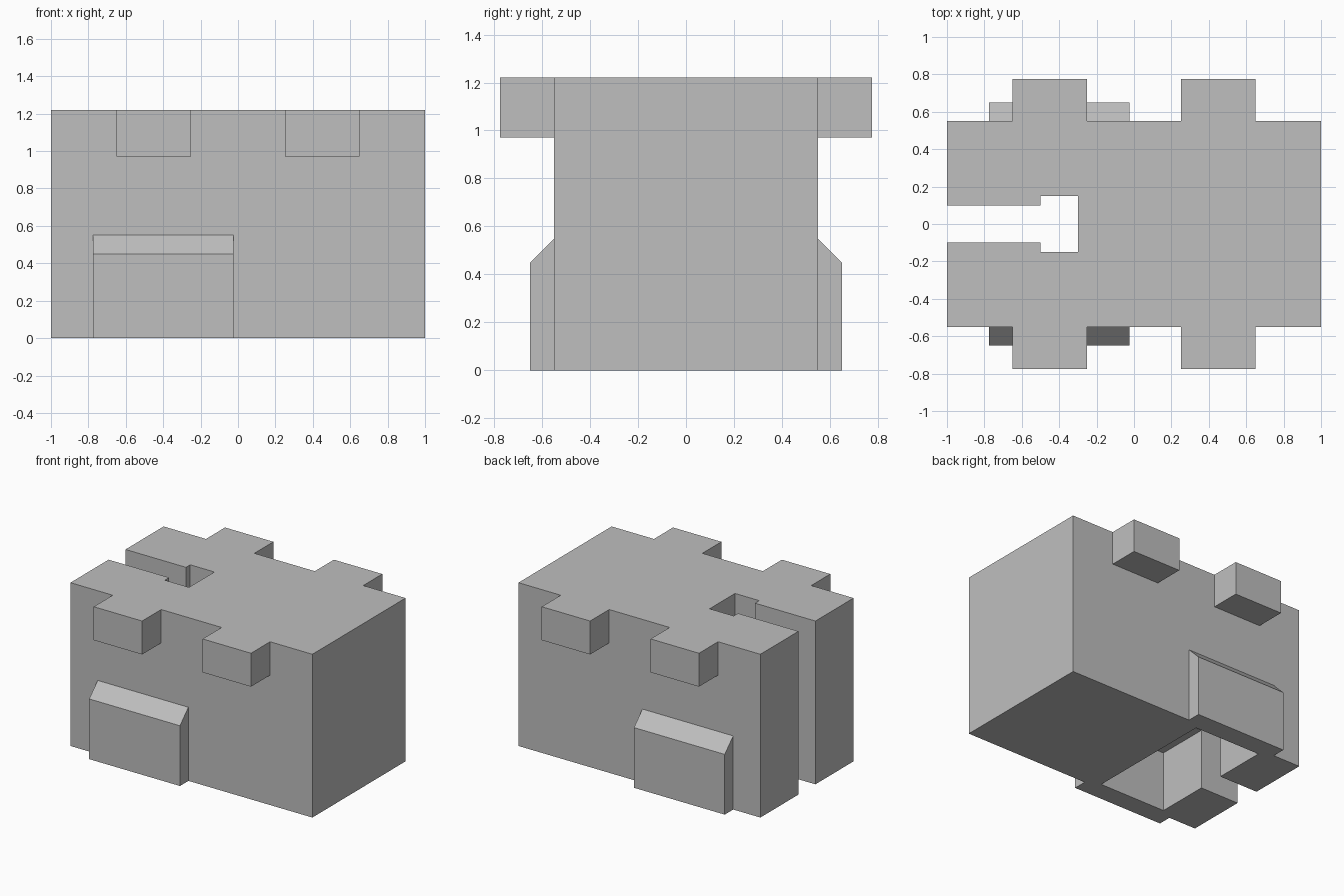
import bpy
import bmesh
from mathutils import Vector

default_cube = bpy.data.objects.get("Cube")
if default_cube:
    bpy.data.objects.remove(default_cube, do_unlink=True)

grey = bpy.data.materials.new("plain_grey")
grey.use_nodes = True
colour = (0.52, 0.52, 0.52, 1)
grey.diffuse_color = colour
grey.node_tree.nodes["Principled BSDF"].inputs["Base Color"].default_value = colour


def prism(name, outline, direction):
    """Extrude a closed outline of 3D points along a direction."""
    bm = bmesh.new()
    face = bm.faces.new([bm.verts.new(p) for p in outline])
    grown = bmesh.ops.extrude_face_region(bm, geom=[face])
    verts = [v for v in grown["geom"] if isinstance(v, bmesh.types.BMVert)]
    bmesh.ops.translate(bm, vec=Vector(direction), verts=verts)
    bmesh.ops.recalc_face_normals(bm, faces=bm.faces)
    mesh = bpy.data.meshes.new(name)
    bm.to_mesh(mesh)
    bm.free()
    mesh.materials.append(grey)
    obj = bpy.data.objects.new(name, mesh)
    bpy.context.collection.objects.link(obj)
    return obj


def box(name, x0, x1, half_y, z0, z1):
    """Box that is symmetric front to back."""
    base = [(x0, -half_y, z0), (x1, -half_y, z0), (x1, half_y, z0), (x0, half_y, z0)]
    return prism(name, base, (0, 0, z1 - z0))


def combine(target, part, operation):
    """Merge or cut a part, then remove it."""
    mod = target.modifiers.new(part.name, "BOOLEAN")
    mod.operation = operation
    mod.solver = "EXACT"
    mod.object = part
    bpy.context.view_layer.objects.active = target
    bpy.ops.object.modifier_apply(modifier=mod.name)
    bpy.data.objects.remove(part, do_unlink=True)


HEIGHT = 1.22
WALL = 0.55

# Main block
block = box("block", -1, 1, WALL, 0, HEIGHT)

# Pairs of tabs along the top edges
for name, x in (("right_tabs", -0.65), ("left_tabs", 0.25)):
    combine(block, box(name, x, x + 0.4, 0.775, 0.97, HEIGHT), "UNION")

# Bevel-topped swelling at the foot of the front and back
half = [(0.65, 0), (0.65, 0.45), (WALL, 0.55)]
profile = half + [(-y, z) for y, z in reversed(half)]
swelling = prism("swelling", [(-0.775, y, z) for y, z in profile], (0.75, 0, 0))
combine(block, swelling, "UNION")

# Keyhole slot through the full height
side = [(-1.2, 0.1), (-0.5, 0.1), (-0.5, 0.15), (-0.3, 0.15)]
keyhole = side + [(x, -y) for x, y in reversed(side)]
slot = prism("slot", [(x, y, -0.2) for x, y in keyhole], (0, 0, 1.7))
combine(block, slot, "DIFFERENCE")

# Wide pocket in the underside
combine(block, box("pocket", -0.68, -0.13, 0.5, -0.2, 0.45), "DIFFERENCE")
